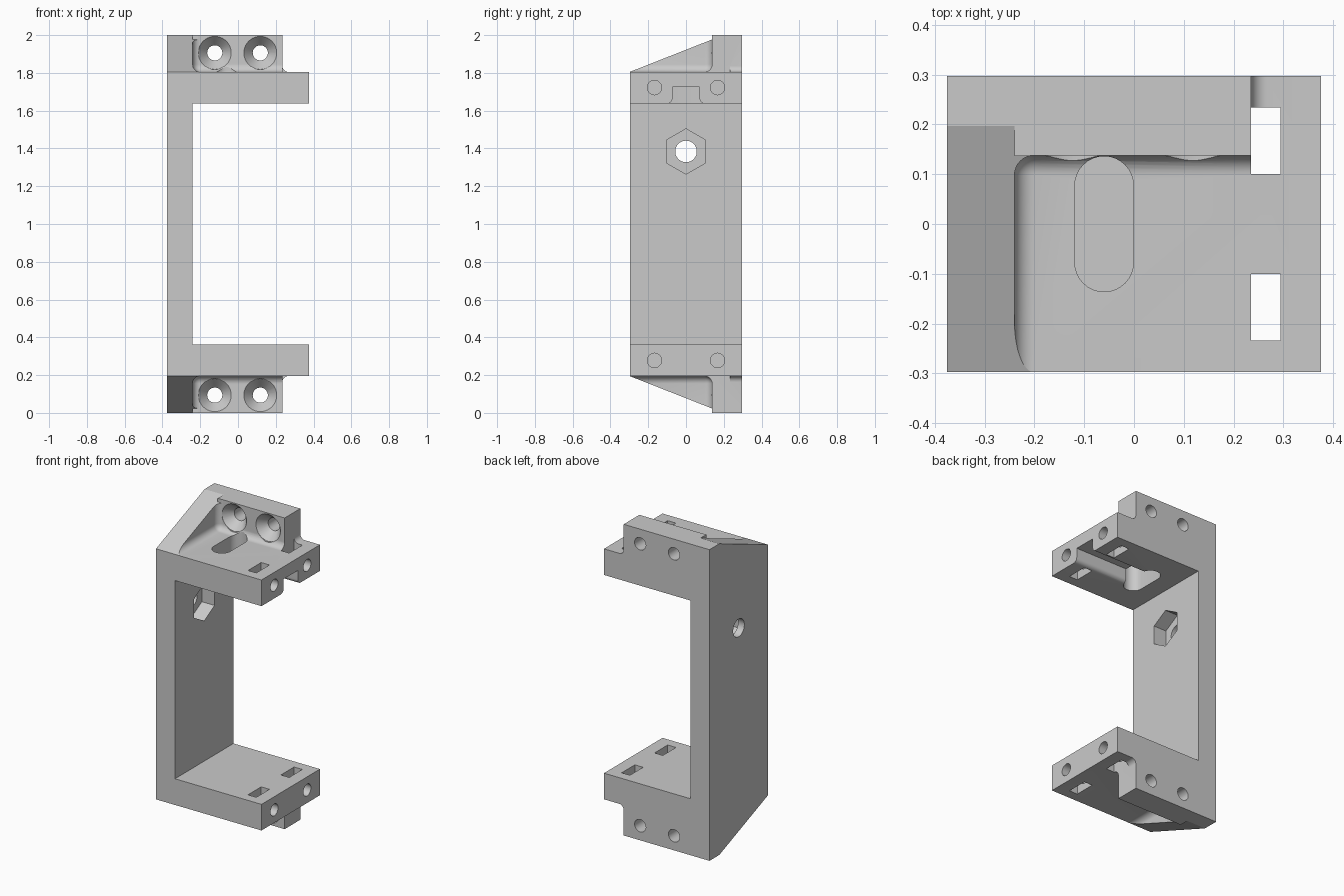
import bpy, bmesh
from math import pi, sin, cos, radians
from mathutils import Vector

if "Cube" in bpy.data.objects:
    bpy.data.objects.remove(bpy.data.objects["Cube"])

SHADE = (0.59, 0.59, 0.59, 1)
grey = bpy.data.materials.new("plain grey")
grey.use_nodes = True
grey.diffuse_color = SHADE
grey.node_tree.nodes["Principled BSDF"].inputs["Base Color"].default_value = SHADE

FLOOR, ARM, WALL, EAR, DEPTH = 1.805, 1.637, -0.24, 0.138, 0.297
AXES = {"x": lambda a, b, t: Vector((t, a, b)),
        "y": lambda a, b, t: Vector((a, t, b)),
        "z": lambda a, b, t: Vector((a, b, t))}


def finish(bm, name):
    bm.normal_update()
    bmesh.ops.recalc_face_normals(bm, faces=bm.faces[:])
    mesh = bpy.data.meshes.new(name)
    bm.to_mesh(mesh)
    bm.free()
    mesh.materials.append(grey)
    ob = bpy.data.objects.new(name, mesh)
    bpy.context.collection.objects.link(ob)
    return ob


def loft(name, axis, start, end, t0, t1):
    """Solid between two matching outlines set across an axis."""
    bm = bmesh.new()
    put = AXES[axis]
    a = [bm.verts.new(put(u, v, t0)) for u, v in start]
    b = [bm.verts.new(put(u, v, t1)) for u, v in end]
    bm.faces.new(a)
    bm.faces.new(b[::-1])
    n = len(a)
    for i in range(n):
        j = (i + 1) % n
        bm.faces.new((a[j], a[i], b[i], b[j]))
    return finish(bm, name)


def prism(name, axis, outline, t0, t1):
    return loft(name, axis, outline, outline, t0, t1)


def arc(u, v, r, a0, a1, n=8):
    return [(u + r * cos(a0 + (a1 - a0) * i / n), v + r * sin(a0 + (a1 - a0) * i / n))
            for i in range(n + 1)]


def circle(u, v, r, n=40, turn=0):
    return arc(u, v, r, turn, turn + 2 * pi, n)[:-1]


def rect(u0, u1, v0, v1):
    return [(u0, v0), (u1, v0), (u1, v1), (u0, v1)]


def mirrored(ob):
    """Copy of a cutter reflected to the lower end."""
    bm = bmesh.new()
    bm.from_mesh(ob.data)
    for v in bm.verts:
        v.co.z = 2 - v.co.z
    bmesh.ops.reverse_faces(bm, faces=bm.faces[:])
    return finish(bm, ob.name + "_lower")


def cut(body, cutter):
    mod = body.modifiers.new("cut", "BOOLEAN")
    mod.operation, mod.solver, mod.object = "DIFFERENCE", "EXACT", cutter
    bpy.context.view_layer.objects.active = body
    bpy.ops.object.modifier_apply(modifier=mod.name)
    bpy.data.objects.remove(cutter)


# C-shaped body with ear ends, filleted where each ear meets its arm
r = 0.032
upper = [(WALL, ARM), (0.375, ARM), (0.375, FLOOR)]
upper += arc(0.235 + r, FLOOR + r, r, -pi / 2, -pi)
upper += [(0.235, 2), (-0.375, 2)]
lower = [(x, 2 - z) for x, z in reversed(upper)]
body = prism("mounting_bracket", "y", upper + lower, -DEPTH, DEPTH)

# Pocket in front of the ear, rounded along its three inner edges
bm = bmesh.new()
bmesh.ops.create_cube(bm, size=1)
for v in bm.verts:
    v.co = Vector((WALL if v.co.x < 0 else 1, EAR if v.co.y > 0 else -1,
                   FLOOR if v.co.z < 0 else 3))
corner = min(bm.verts, key=lambda v: (v.co - Vector((WALL, EAR, FLOOR))).length)
bmesh.ops.bevel(bm, geom=list(corner.link_edges), offset=0.04, segments=8,
                profile=0.5, affect="EDGES")
pair = [finish(bm, "pocket_cutter")]


# Sloped gusset top
def slope(y):
    return FLOOR + 0.0005 + (y + DEPTH) * 0.394


def slope_profile(y1):
    return [(-0.4, slope(-0.4)), (y1, slope(y1)), (y1, 2.2), (-0.4, 2.2)]


pair.append(prism("gusset_cutter", "x", slope_profile(0.4), -0.6, WALL))
pair.append(prism("corner_cutter", "x", slope_profile(EAR - 0.001), -0.6, -0.15))

# Countersunk screw holes in the ear
for x in (-0.123, 0.118):
    z = 1.906
    pair.append(prism("screw_hole", "y", circle(x, z, 0.04), 0, 0.4))
    pair.append(loft("countersink", "y", circle(x, z, 0.088), circle(x, z, 0.04), EAR - 0.001, 0.195))
    pair.append(prism("head_clearance", "y", circle(x, z, 0.088), 0.05, EAR))

# Nut slots and end holes in the arm
for side in (-1, 1):
    y0, y1 = sorted((side * 0.1, side * 0.234))
    pair.append(prism("nut_slot", "z", rect(0.235, 0.294, y0, y1), 1.5, 1.95))
    pair.append(prism("end_hole", "x", circle(side * 0.167, 1.722, 0.038), 0.15, 0.5))

for cutter in pair:
    other = mirrored(cutter)
    cut(body, cutter)
    cut(body, other)

# Oblong cable slot through the upper arm
oblong = arc(-0.06, 0.077, 0.059, 0, pi, 16) + arc(-0.06, -0.077, 0.059, pi, 2 * pi, 16)
cut(body, prism("cable_slot", "z", oblong, 1.5, 1.9))

# Flared channel under the upper arm, from the slot to the open end
flare = 0.028
half = [(0.1, 1.6)] + arc(0.1, ARM + flare, flare, -pi / 2, -pi) + [(0.072, 1.725)]
channel = half + [(-y, z) for y, z in reversed(half)]
cut(body, prism("cable_channel", "x", channel, -0.06, 0.5))

# Hexagonal nut recess and bolt hole in the spine
cut(body, prism("nut_recess", "x", circle(0, 1.384, 0.12, 6, pi / 2), -0.33, 0))
cut(body, prism("bolt_hole", "x", circle(0, 1.384, 0.057), -0.6, 0))

# Smooth rounded surfaces, sharp machined edges
bpy.ops.object.select_all(action="DESELECT")
body.select_set(True)
bpy.context.view_layer.objects.active = body
bpy.ops.object.shade_smooth_by_angle(angle=radians(14))
